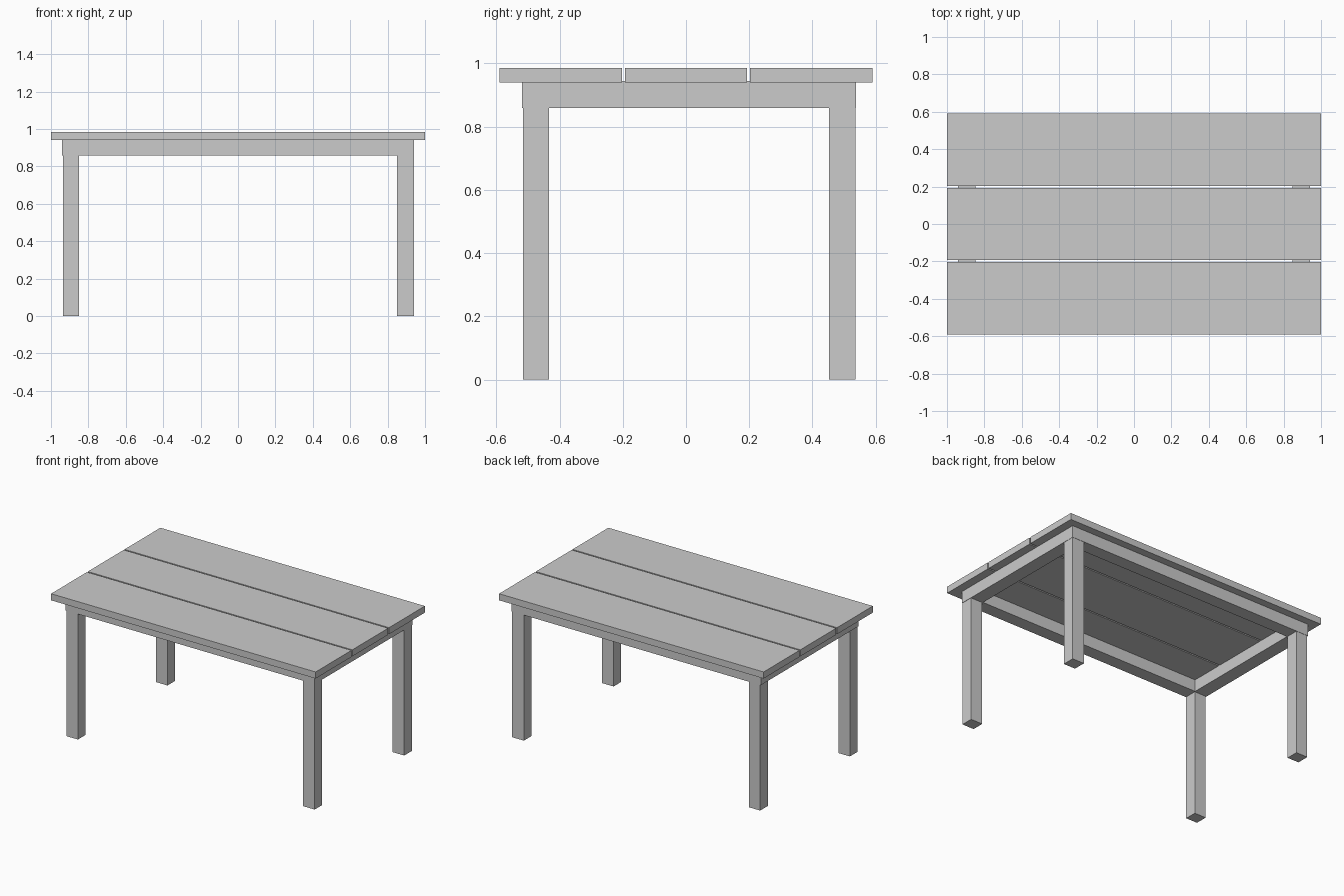
import bpy

if "Cube" in bpy.data.objects:
    bpy.data.objects.remove(bpy.data.objects["Cube"])


def box(name, x, y, z):
    """Axis-aligned box from (min, max) ranges."""
    bpy.ops.mesh.primitive_cube_add(
        size=1, location=[(a + b) / 2 for a, b in (x, y, z)])
    ob = bpy.context.object
    ob.name = name
    ob.scale = [b - a for a, b in (x, y, z)]
    bpy.ops.object.transform_apply(location=False, rotation=False, scale=True)
    return ob


# Table top: three planks with narrow gaps
plank_w, pitch = 0.387, 0.3965
for i, label in enumerate(("front", "middle", "back")):
    c = (i - 1) * pitch
    box(f"{label}_plank", (-1, 1), (c - plank_w / 2, c + plank_w / 2), (0.94, 0.985))

# Apron frame: end beams full depth, long beams between them
beam_z = (0.859, 0.944)
front, back = -0.518, 0.538
beam = 0.09
for label, x in (("left", (-0.942, -0.848)), ("right", (0.848, 0.942))):
    box(f"{label}_apron", x, (front, back), beam_z)
for label, y in (("front", (front, front + beam)), ("back", (back - beam, back))):
    box(f"{label}_apron", (-0.848, 0.848), y, (0.859, 0.94))

# Legs under the frame corners
for side, x in (("left", (-0.936, -0.85)), ("right", (0.851, 0.94))):
    for end, y in (("front", (-0.515, -0.433)), ("back", (0.452, 0.536))):
        box(f"{end}_{side}_leg", x, y, (0, 0.859))
